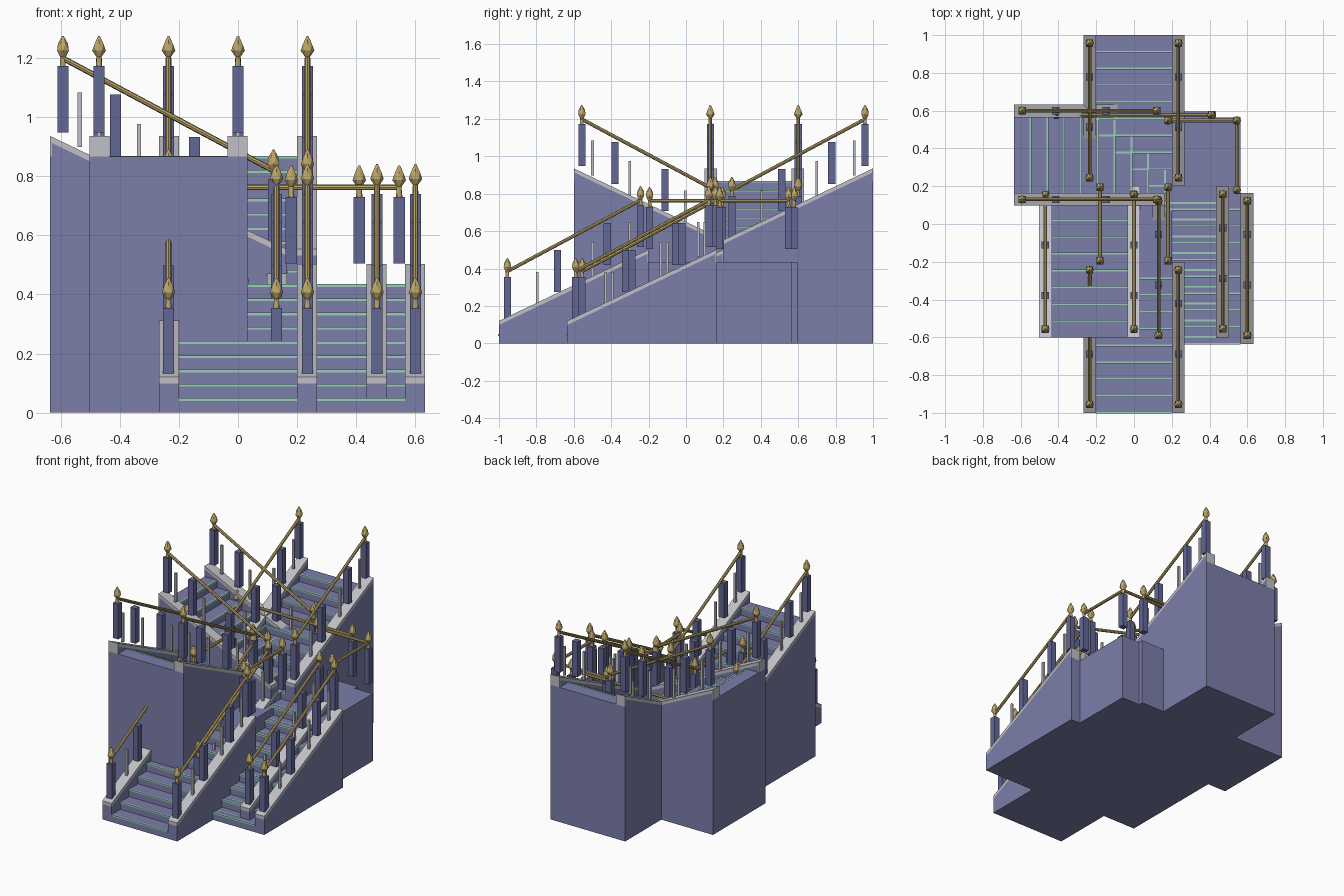
import bpy, bmesh, math
from mathutils import Matrix, Vector

if "Cube" in bpy.data.objects:
    bpy.data.objects.remove(bpy.data.objects["Cube"])


def material(name, rgb):
    m = bpy.data.materials.new(name)
    m.diffuse_color = (*rgb, 1)
    m.use_nodes = True
    m.node_tree.nodes["Principled BSDF"].inputs["Base Color"].default_value = m.diffuse_color
    return m


WALL = material("slate_blue_stone", (0.20, 0.21, 0.40))
POST = material("dark_blue_post", (0.125, 0.135, 0.30))
GREY = material("pale_grey_stone", (0.53, 0.53, 0.57))
GOLD = material("gold", (0.50, 0.38, 0.14))
GREEN = material("pale_green", (0.32, 0.62, 0.50))

RUN, RISE, N = 0.8, 0.4335, 9       # one flight
TREAD, STEP = RUN / N, RISE / N
INNER, OUTER, SIDE = 0.2, 0.267, 0.235


def box(bm, x0, x1, y0, y1, z0, z1):
    m = Matrix.Translation(((x0 + x1) / 2, (y0 + y1) / 2, (z0 + z1) / 2))
    m = m @ Matrix.Diagonal((x1 - x0, y1 - y0, z1 - z0, 1))
    bmesh.ops.create_cube(bm, size=1, matrix=m)


def prism(bm, profile, x0, x1):
    """Extrude a (y, z) profile across x."""
    a = [bm.verts.new((x0, y, z)) for y, z in profile]
    b = [bm.verts.new((x1, y, z)) for y, z in profile]
    bm.faces.new(a)
    bm.faces.new(b[::-1])
    for i in range(len(a)):
        j = (i + 1) % len(a)
        bm.faces.new((a[j], a[i], b[i], b[j]))


def tube(bm, p, q, r):
    p, q = Vector(p), Vector(q)
    d = q - p
    m = Matrix.Translation((p + q) / 2) @ d.to_track_quat('Z', 'Y').to_matrix().to_4x4()
    bmesh.ops.create_cone(bm, cap_ends=True, segments=8, radius1=r, radius2=r,
                          depth=d.length, matrix=m)


def finial(bm, x, y, z):
    """Faceted bud standing on the post top."""
    rings = [(0, 0.011), (0.034, 0.009), (0.056, 0.023), (0.080, 0.017), (0.106, 0.003)]
    prev = None
    for k, (h, r) in enumerate(rings):
        ring = []
        for i in range(6):
            a = math.pi * (i + 0.5 * (k % 2)) / 3
            ring.append(bm.verts.new((x + r * math.cos(a), y + r * math.sin(a), z + h)))
        if prev:
            for i in range(6):
                j = (i + 1) % 6
                if k % 2:
                    bm.faces.new((prev[i], prev[j], ring[i]))
                    bm.faces.new((prev[j], ring[j], ring[i]))
                else:
                    bm.faces.new((prev[i], prev[j], ring[j]))
                    bm.faces.new((prev[i], ring[j], ring[i]))
        else:
            bm.faces.new(ring[::-1])
        prev = ring
    bm.faces.new(prev)


def post(bm, x, y, z):
    box(bm, x - 0.019, x + 0.019, y - 0.019, y + 0.019, z, z + 0.225)


def finish(bm, name, mat, matrix=Matrix()):
    bmesh.ops.recalc_face_normals(bm, faces=bm.faces)
    me = bpy.data.meshes.new(name)
    bm.to_mesh(me)
    bm.free()
    me.materials.append(mat)
    ob = bpy.data.objects.new(name, me)
    ob.matrix_world = matrix
    bpy.context.collection.objects.link(ob)


def flight(name, x, y, base, turn=0):
    """A flight climbing along local +y from (x, y, base); solid to the ground."""
    parts = ["steps", "nosings", "walls", "caps", "posts", "balusters", "rails", "finials"]
    steps, nosings, walls, caps, posts, balusters, rails, finials = [bmesh.new() for _ in parts]
    # steps with green edges
    outline = [(0, -base)]
    for i in range(N):
        z, d = (i + 1) * STEP, i * TREAD
        outline += [(d, z), (d + TREAD, z)]
        box(nosings, -INNER, INNER, d - 0.004, d + 0.006, z - 0.008, z + 0.001)
    outline.append((RUN, -base))
    prism(steps, outline, -INNER, INNER)
    for s in (-1, 1):
        # side wall and sloping cap
        x0, x1 = sorted((s * INNER, s * OUTER))
        e = RUN - 0.006
        prism(walls, [(0, -base), (0, 0.098), (e, 0.478), (e, RISE), (RUN, RISE), (RUN, -base)], x0, x1)
        prism(caps, [(0, 0.098), (e, 0.478), (e, RISE), (RUN, RISE), (RUN, 0.502), (0, 0.12)], x0, x1)
        # railing
        for d in (0.045, 0.312, 0.579, 0.757):
            post(posts, s * SIDE, d, 0.105 + 0.54 * d)
        for d in (0.205, 0.5, 0.70):
            t = 0.272 + 0.54 * d
            box(balusters, s * SIDE - 0.007, s * SIDE + 0.007, d - 0.007, d + 0.007, t - 0.185, t)
        tube(rails, (s * SIDE, 0.045, 0.385), (s * SIDE, 0.757, 0.765), 0.0095)
        for d in (0.045, 0.757):
            finial(finials, s * SIDE, d, 0.33 + 0.54 * (d - 0.045) + 0.02)
    m = Matrix.Translation((x, y, base)) @ Matrix.Rotation(turn, 4, 'Z')
    for part, bm, mat in zip(parts, (steps, nosings, walls, caps, posts, balusters, rails, finials),
                             (WALL, GREEN, WALL, GREY, POST, GREY, GOLD, GOLD)):
        finish(bm, name + "_" + part, mat, m)


def landing(name, x0, x1, y0, y1, paths):
    """A solid landing with level rails along the given corner paths."""
    bm = bmesh.new()
    box(bm, x0, x1, y0, y1, 0, RISE)
    finish(bm, name + "_block", WALL)
    posts, rails, finials = bmesh.new(), bmesh.new(), bmesh.new()
    for path in paths:
        for x, y in path:
            post(posts, x, y, 0.505)
            finial(finials, x, y, 0.73)
        for (ax, ay), (bx, by) in zip(path, path[1:]):
            tube(rails, (ax, ay, 0.762), (bx, by, 0.762), 0.0095)
    finish(posts, name + "_posts", POST)
    finish(rails, name + "_rails", GOLD)
    finish(finials, name + "_finials", GOLD)


# straight stair, front to back
flight("straight_lower", 0, -1.0, 0)
landing("straight_landing", -0.2, 0.2, -0.2, 0.2,
        [[(s * 0.18, -0.195), (s * 0.18, 0.195)] for s in (-1, 1)])
flight("straight_upper", 0, 0.2, RISE)

# quarter turn stair, turning left
flight("quarter_lower", 0.365, -0.635, 0)
landing("quarter_landing", 0.165, 0.565, 0.165, 0.565,
        [[(0.545, 0.18), (0.545, 0.548), (0.18, 0.548)]])
flight("quarter_upper", 0.165, 0.365, RISE, math.pi / 2)

# half turn stair, returning to the front
flight("half_lower", 0.235, -0.6, 0)
landing("half_landing", -0.435, 0.435, 0.2, 0.595, [[(-0.41, 0.578), (0.41, 0.578)]])
flight("half_upper", -0.235, 0.2, RISE, math.pi)
